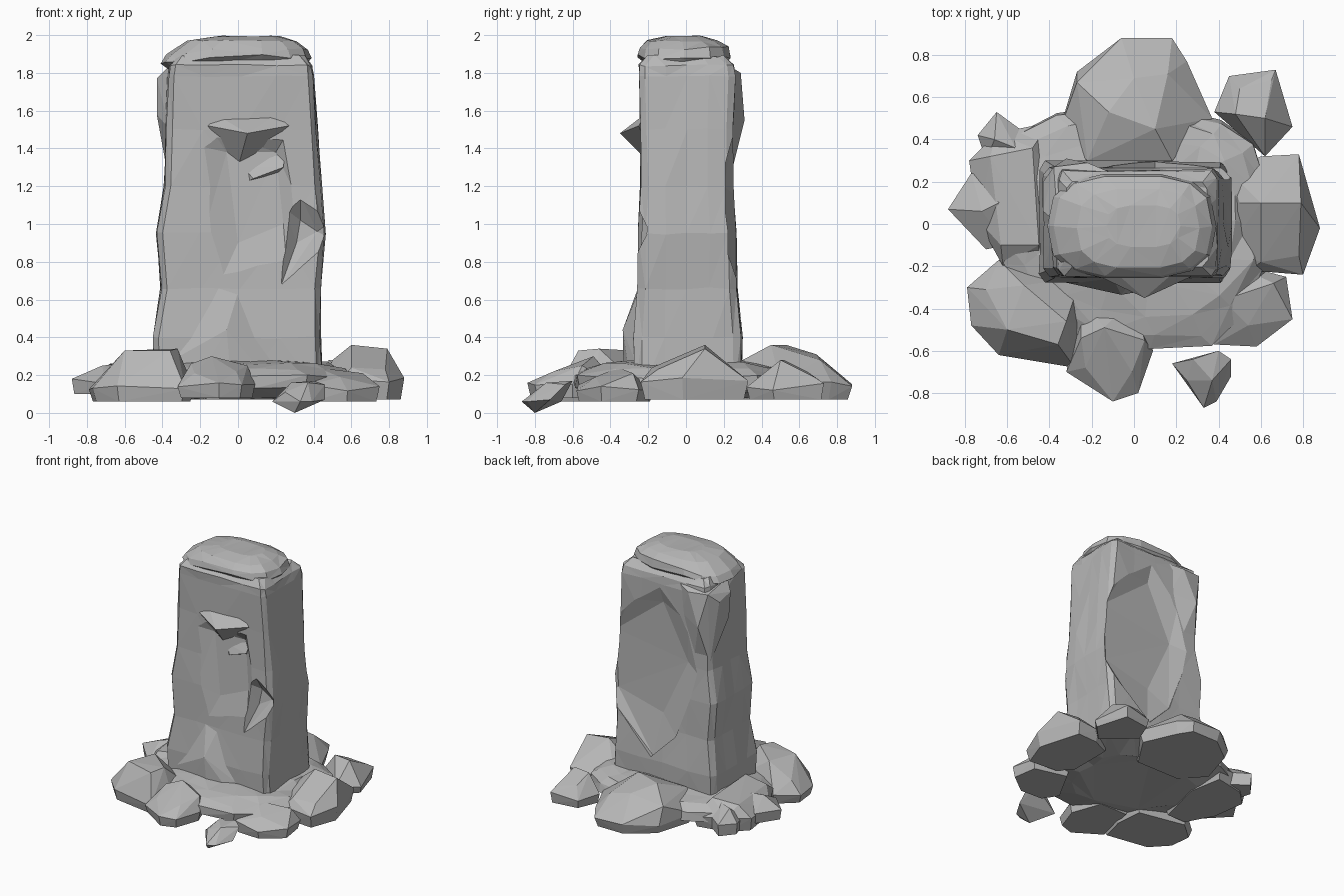
import bpy, bmesh, math, random
from mathutils import Vector

random.seed(4)
if "Cube" in bpy.data.objects:
    bpy.data.objects.remove(bpy.data.objects["Cube"])

stone = bpy.data.materials.new("grey_stone")
stone.use_nodes = True
GREY = (0.47, 0.47, 0.47, 1)
stone.diffuse_color = GREY
stone.node_tree.nodes["Principled BSDF"].inputs["Base Color"].default_value = GREY


def finish(name, bm):
    bmesh.ops.recalc_face_normals(bm, faces=bm.faces)
    mesh = bpy.data.meshes.new(name)
    bm.to_mesh(mesh)
    bm.free()
    mesh.materials.append(stone)
    obj = bpy.data.objects.new(name, mesh)
    bpy.context.collection.objects.link(obj)
    return obj


def hull(name, points):
    """Convex faceted lump around the points."""
    bm = bmesh.new()
    for p in points:
        bm.verts.new(p)
    res = bmesh.ops.convex_hull(bm, input=bm.verts)
    loose = {v for v in res["geom_interior"] + res["geom_unused"]
             if isinstance(v, bmesh.types.BMVert) and not v.link_faces}
    bmesh.ops.delete(bm, geom=list(loose), context="VERTS")
    return finish(name, bm)


def loft(name, rings):
    """Closed skin over rings that share one point count."""
    bm = bmesh.new()
    rows = [[bm.verts.new(p) for p in ring] for ring in rings]
    n = len(rows[0])
    for low, high in zip(rows, rows[1:]):
        for i in range(n):
            bm.faces.new((low[i], low[(i + 1) % n], high[(i + 1) % n], high[i]))
    bm.faces.new(rows[0][::-1])
    bm.faces.new(rows[-1])
    bmesh.ops.triangulate(bm, faces=bm.faces)
    return finish(name, bm)


def wobble(amount):
    return random.uniform(-amount, amount)


# sharp-cornered block section, mirrored from one quarter
quarter = [(1, 0), (1, .45), (.99, .85), (.93, 1), (.5, 1)]
section = quarter + [(0, 1)] + [(-x, y) for x, y in quarter[::-1]]
section += [(x, -y) for x, y in section[1:-1][::-1]]


def block_ring(z, left, right, front, back, rough):
    mx, my = (left + right) / 2, (front + back) / 2
    return [(mx + x * (right - left) / 2 + wobble(rough),
             my + y * (back - front) / 2 + wobble(rough), z + wobble(rough))
            for x, y in section]


# standing pillar
levels = [
    (.12, -.45, .45, -.27, .29), (.4, -.45, .44, -.275, .295), (.66, -.41, .44, -.26, .27),
    (.95, -.43, .46, -.25, .265), (1.2, -.39, .44, -.24, .25), (1.5, -.38, .42, -.24, .25),
    (1.78, -.37, .40, -.25, .26), (1.84, -.36, .39, -.25, .25), (1.89, -.32, .35, -.2, .2)]
pillar = loft("pillar", [block_ring(*lv, .006) for lv in levels])


def carve(name, outline, floor, surface, away):
    """Chisel a bevelled hollow into the front or back of the pillar."""
    pts = [(x, y, z) for x, z in outline for y in (surface, away)]
    pts += [(x, y, z) for x, y, z in floor]
    cutter = hull(name, pts)
    cutter.hide_render = True
    mod = pillar.modifiers.new(name, "BOOLEAN")
    mod.operation, mod.solver, mod.object = "DIFFERENCE", "EXACT", cutter
    bpy.context.view_layer.objects.active = pillar
    bpy.ops.object.modifier_apply(modifier=name)
    bpy.data.objects.remove(cutter)


carve("front_hollow", [(-.24, 1.42), (-.14, 1.5), (.26, 1.48), (.33, 1.1), (.26, .75),
                       (-.1, .68), (-.18, .95)],
      [(-.06, -.2, 1.38), (.2, -.19, 1.38), (.24, -.21, 1.0), (0, -.22, .9)], -.265, -.5)
carve("cheek_notch", [(.25, 1.08), (.33, 1.15), (.5, 1.02), (.5, .92), (.3, .74), (.23, .68)],
      [(.33, -.17, 1.02), (.31, -.18, .9), (.42, -.17, .96)], -.255, -.5)
carve("back_hollow", [(.05, 1.78), (-.2, 1.55), (-.3, 1.15), (-.1, .62), (.1, .42),
                      (.5, .8), (.5, 1.4), (.3, 1.6)],
      [(.05, .21, 1.62), (-.16, .2, 1.2), (.46, .21, 1.3), (.44, .21, .85), (.05, .21, .75)],
      .265, .5)

# projecting chips on the pillar
hull("brow", [(-.16, -.25, 1.52), (.27, -.25, 1.52), (.05, -.35, 1.48), (.0, -.17, 1.3),
              (-.1, -.22, 1.57), (.2, -.22, 1.58), (.22, -.27, 1.51), (-.08, -.27, 1.52)])
hull("nose_chip", [(.04, -.18, 1.22), (.25, -.2, 1.38), (.03, -.18, 1.3),
                   (.24, -.24, 1.3), (.08, -.22, 1.24), (.2, -.17, 1.26)])
hull("corner_chip", [(-.43, .06, 1.77), (-.43, .08, 1.58), (-.43, .2, 1.74), (-.38, .27, 1.81),
                     (-.32, .31, 1.55), (-.22, .29, 1.8), (-.1, .24, 1.83), (-.13, .24, 1.6),
                     (-.24, .24, 1.27), (-.37, .23, 1.25), (-.36, .0, 1.84), (-.36, .0, 1.5)])
hull("foot_spur", [(-.11, -.24, .7), (.01, -.24, .67), (-.06, -.335, .44), (.22, -.26, .25),
                   (-.04, -.33, .2), (-.4, -.26, .25), (.14, -.3, .2), (-.2, -.3, .2)])

# weathered cap stone
cap_levels = [(1.83, -.34, .35, -.2, .19), (1.885, -.41, .39, -.26, .24),
              (1.93, -.38, .37, -.25, .23), (1.97, -.27, .31, -.21, .17),
              (1.995, -.13, .22, -.11, .09)]
cap_rings = []
for z, left, right, front, back in cap_levels:
    mx, my = (left + right) / 2, (front + back) / 2
    ring = []
    for i in range(14):
        c, s = math.cos(math.tau * i / 14), math.sin(math.tau * i / 14)
        px = mx + math.copysign(abs(c) ** .7, c) * (right - left) / 2
        py = my + math.copysign(abs(s) ** .7, s) * (back - front) / 2
        dip = .04 * max(0, -px - .15) / .25 if z < 1.97 else 0
        ring.append((px, py, min(2, z - dip + wobble(.012 if z < 1.95 else .004))))
    cap_rings.append(ring)
loft("cap", cap_rings)

# uneven mound around the foot
edge = [(.65, 0), (.65, .2), (.58, .4), (.42, .5), (.2, .56), (-.1, .58), (-.36, .53),
        (-.6, .43), (-.75, .32), (-.76, .1), (-.68, -.1), (-.62, -.22), (-.45, -.45),
        (-.2, -.58), (.1, -.61), (.38, -.6), (.54, -.46), (.65, -.22)]
mound_rings = []
for z, size in [(.085, .6), (.13, .97), (.19, .96), (.23, .86), (.26, .72), (.275, .5)]:
    mound_rings.append([(x * size + wobble(.02), y * size + wobble(.02),
                         z + wobble(.012)) for x, y in edge])
loft("mound", mound_rings)


def rock(name, waist, low, rim, crown):
    """Boulder with a flat bed, a waist outline and a ridged crown."""
    cen = sum((Vector(p) for p in waist), Vector((0, 0))) / len(waist)
    pts = list(crown)
    for p in waist:
        bed = cen.lerp(Vector(p), .92)
        pts += [(bed.x, bed.y, low), (p[0], p[1], rim + wobble(.02))]
    return hull(name, pts)


# ring of boulders, rooted under the mound
rock("back_boulder", [(-.36, .42), (-.27, .72), (-.06, .88), (.18, .88), (.25, .77),
                      (.37, .5), (.2, .24), (-.2, .24)], .07, .15,
     [(-.27, .67, .27), (0, .69, .31), (.16, .71, .28), (-.12, .53, .36), (.1, .45, .36),
      (-.22, .3, .27), (.18, .3, .28)])
rock("back_left_boulder", [(.38, .53), (.45, .7), (.67, .73), (.75, .46), (.62, .32)],
     .07, .14, [(.48, .52, .28), (.62, .5, .28), (.5, .64, .22), (.65, .68, .19)])
rock("left_boulder", [(.45, .25), (.6, .32), (.78, .33), (.88, -.02), (.8, -.24), (.55, -.22),
                      (.45, -.12)], .07, .17,
     [(.6, .1, .36), (.79, .1, .34), (.6, -.18, .24), (.78, -.15, .23), (.5, .1, .28)])
rock("front_left_boulder", [(.3, -.45), (.38, -.57), (.58, -.58), (.75, -.45), (.72, -.25),
                            (.45, -.18)], .06, .13,
     [(.42, -.36, .24), (.66, -.28, .21), (.54, -.48, .19)])
hull("front_pebble", [(.3, -.8, 0), (.18, -.66, .06), (.33, -.87, .06), (.39, -.84, .06),
                      (.46, -.72, .07), (.46, -.64, .15), (.28, -.64, .16), (.4, -.6, .17),
                      (.25, -.74, .11), (.37, -.74, .16)])
rock("front_boulder", [(-.32, -.7), (-.1, -.84), (.02, -.8), (.09, -.6), (0, -.35),
                       (-.25, -.35)], .08, .15,
     [(-.14, -.49, .3), (-.25, -.54, .26), (.05, -.55, .25), (-.23, -.68, .21),
      (-.01, -.7, .22)])
rock("front_right_boulder", [(-.79, -.3), (-.77, -.48), (-.64, -.62), (-.28, -.68),
                             (-.23, -.48), (-.25, -.25), (-.64, -.17)], .06, .13,
     [(-.6, -.5, .33), (-.36, -.57, .33), (-.32, -.46, .34), (-.52, -.29, .33),
      (-.7, -.31, .22)])
rock("right_boulder", [(-.88, .07), (-.77, .24), (-.6, .2), (-.6, -.1), (-.7, -.12)],
     .1, .17, [(-.72, .06, .25), (-.64, .1, .26)])
rock("back_right_boulder", [(-.74, .42), (-.65, .53), (-.5, .42), (-.5, .3), (-.7, .3)],
     .08, .16, [(-.66, .4, .26), (-.56, .36, .26)])
rock("right_slab", [(-.78, .3), (-.65, .43), (-.4, .48), (-.35, .2), (-.45, -.2),
                    (-.62, -.2), (-.74, .02)], .07, .17,
     [(-.68, .32, .26), (-.48, .36, .28), (-.45, -.1, .28), (-.63, -.1, .25)])
